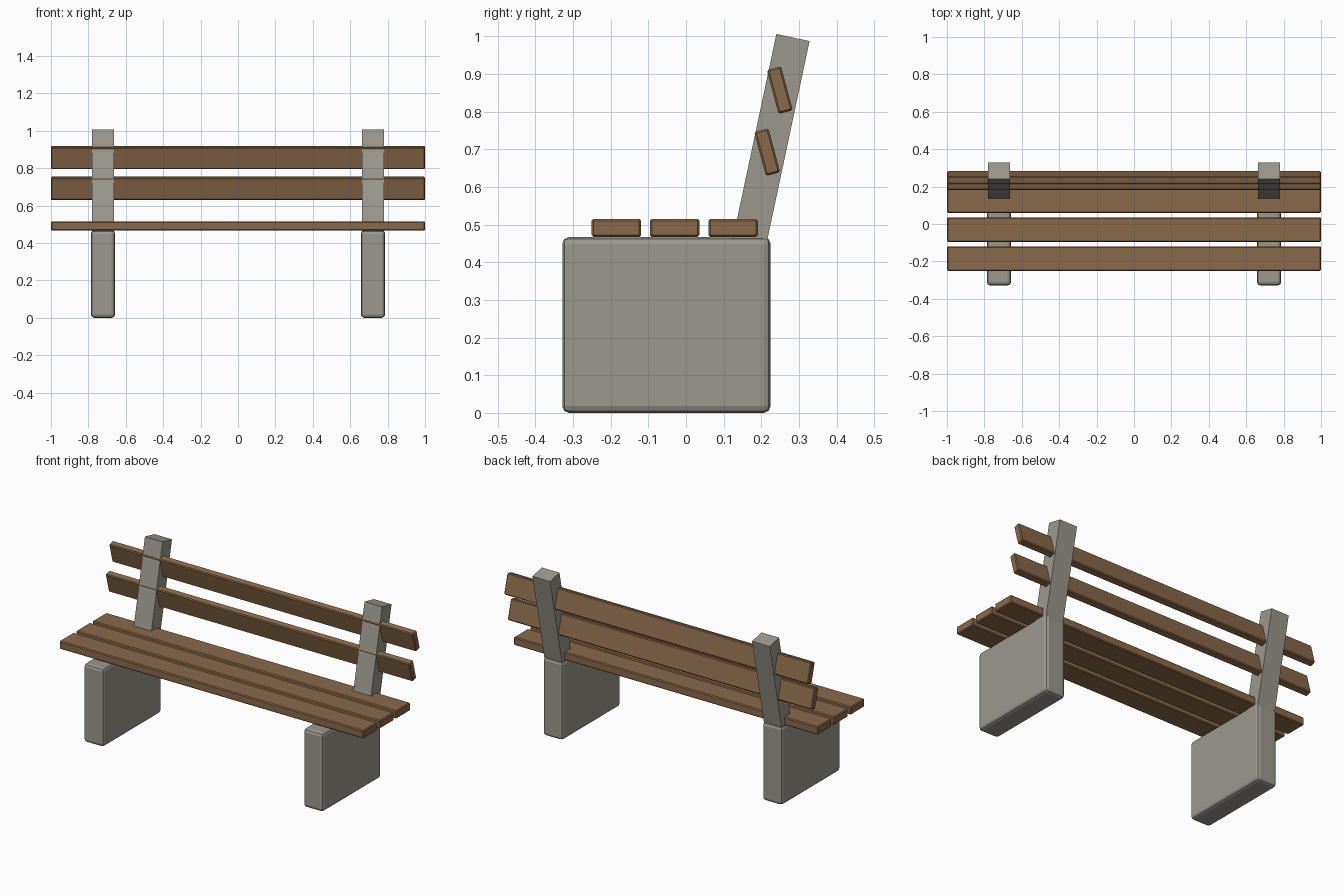
import bpy, math

if "Cube" in bpy.data.objects:
    bpy.data.objects.remove(bpy.data.objects["Cube"])


def material(name, color):
    m = bpy.data.materials.new(name)
    m.diffuse_color = (*color, 1)
    m.use_nodes = True
    m.node_tree.nodes["Principled BSDF"].inputs["Base Color"].default_value = m.diffuse_color
    return m


concrete = material("grey concrete", (0.33, 0.315, 0.27))
wood = material("brown wood", (0.254, 0.142, 0.068))


def box(name, center, size, mat, tilt=0.0, bevel=0.0, segments=1):
    """Box tilted about x by the given degrees, with optional bevelled edges."""
    bpy.ops.mesh.primitive_cube_add(size=1, location=center)
    ob = bpy.context.object
    ob.name = name
    ob.scale = size
    bpy.ops.object.transform_apply(location=False, rotation=False, scale=True)
    ob.rotation_euler.x = math.radians(tilt)
    ob.data.materials.append(mat)
    if bevel:
        mod = ob.modifiers.new("Bevel", 'BEVEL')
        mod.width = bevel
        mod.segments = segments
    return ob


# Concrete legs and leaning back posts, one per side
post_len, lean = 0.58, math.radians(12)
post_y = 0.284 - math.sin(lean) * post_len / 2
post_z = 0.9965 - math.cos(lean) * post_len / 2
for side, x in (("left", -0.722), ("right", 0.722)):
    box(side + "_leg", (x, -0.052, 0.2345), (0.13, 0.553, 0.467), concrete,
        bevel=0.018, segments=2).location.z = 0.2335
    box(side + "_back_post", (x, post_y, post_z), (0.116, 0.09, post_len),
        concrete, tilt=-12)

# Seat slats
for i, y in enumerate((-0.185, -0.03, 0.125)):
    box(f"seat_slat_{i + 1}", (0, y, 0.491), (2, 0.131, 0.048), wood, bevel=0.005)

# Backrest slats, tipped forward
for i, (y, z) in enumerate(((0.2155, 0.6925), (0.249, 0.857))):
    box(f"back_slat_{i + 1}", (0, y, z), (2, 0.039, 0.121), wood,
        tilt=15, bevel=0.005)
